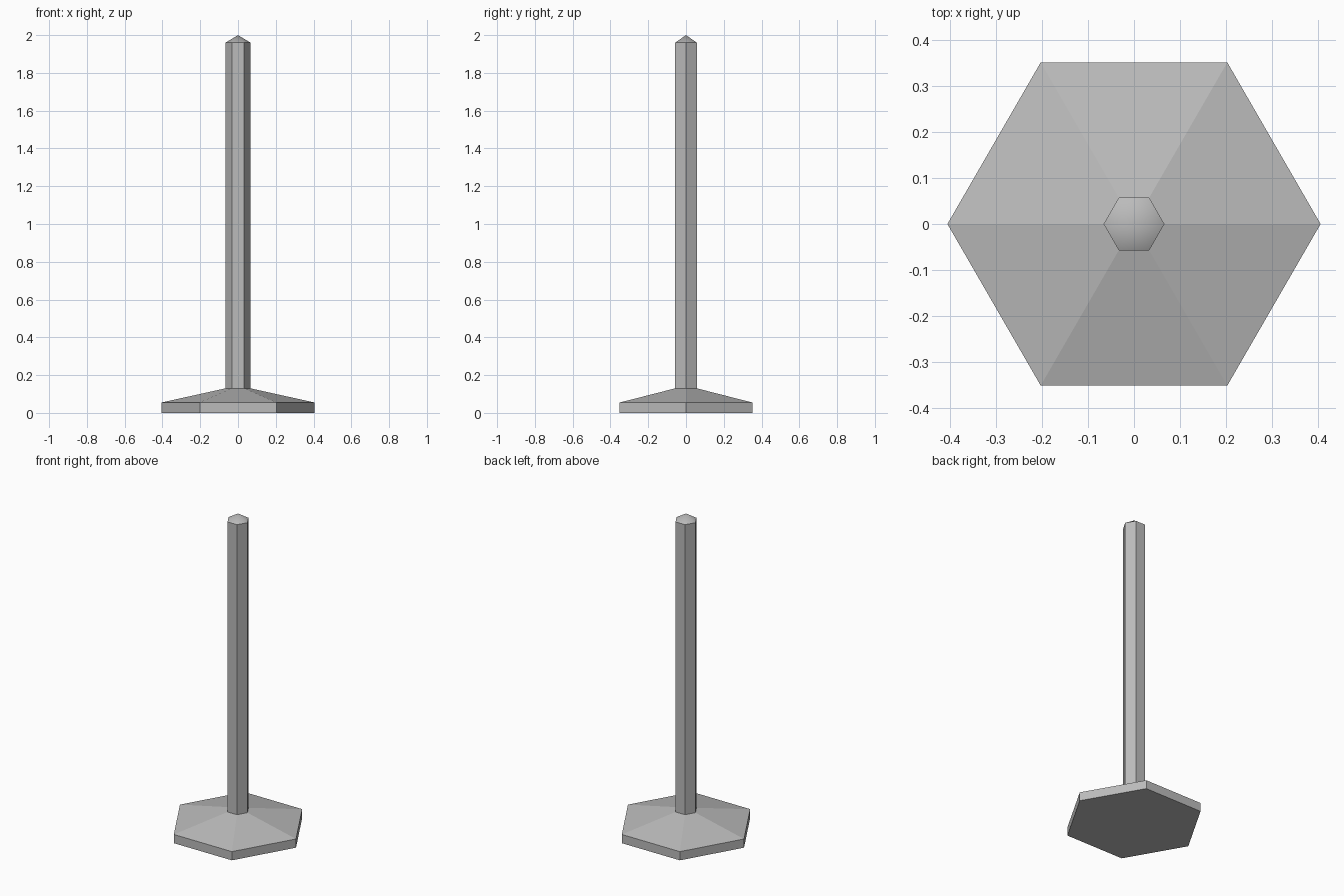
import bpy, bmesh
from math import cos, sin, pi, radians

SIDES = 6

cube = bpy.data.objects.get("Cube")
if cube:
    bpy.data.objects.remove(cube, do_unlink=True)

grey = bpy.data.materials.new("plain grey")
grey.use_nodes = True
colour = (0.5, 0.5, 0.5, 1)
grey.diffuse_color = colour
grey.node_tree.nodes["Principled BSDF"].inputs["Base Color"].default_value = colour


def hex_solid(name, profile):
    """Stack hexagonal rings from (radius, z) pairs; zero radius makes a point."""
    bm = bmesh.new()
    rings = []
    for r, z in profile:
        count = SIDES if r else 1
        rings.append([bm.verts.new((r * cos(2 * pi * i / SIDES),
                                    r * sin(2 * pi * i / SIDES), z))
                      for i in range(count)])
    for low, high in zip(rings, rings[1:]):
        for i in range(SIDES):
            j = (i + 1) % SIDES
            if len(high) == 1:
                bm.faces.new((low[i], low[j], high[0]))
            else:
                bm.faces.new((low[i], low[j], high[j], high[i]))
    for ring in (rings[0], rings[-1]):
        if len(ring) > 1:
            bm.faces.new(ring)
    bmesh.ops.recalc_face_normals(bm, faces=bm.faces)
    mesh = bpy.data.meshes.new(name)
    bm.to_mesh(mesh)
    bm.free()
    mesh.materials.append(grey)
    obj = bpy.data.objects.new(name, mesh)
    bpy.context.collection.objects.link(obj)
    return obj


# Weighted foot with a sloping top
hex_solid("base", [(0.405, 0), (0.405, 0.055), (0.066, 0.13)])

# Post with a low pointed cap, whose facets blend smoothly
post = hex_solid("post", [(0.066, 0.12), (0.066, 1.96), (0, 2.0)])
bpy.ops.object.select_all(action="DESELECT")
post.select_set(True)
bpy.context.view_layer.objects.active = post
bpy.ops.object.shade_smooth_by_angle(angle=radians(40))
